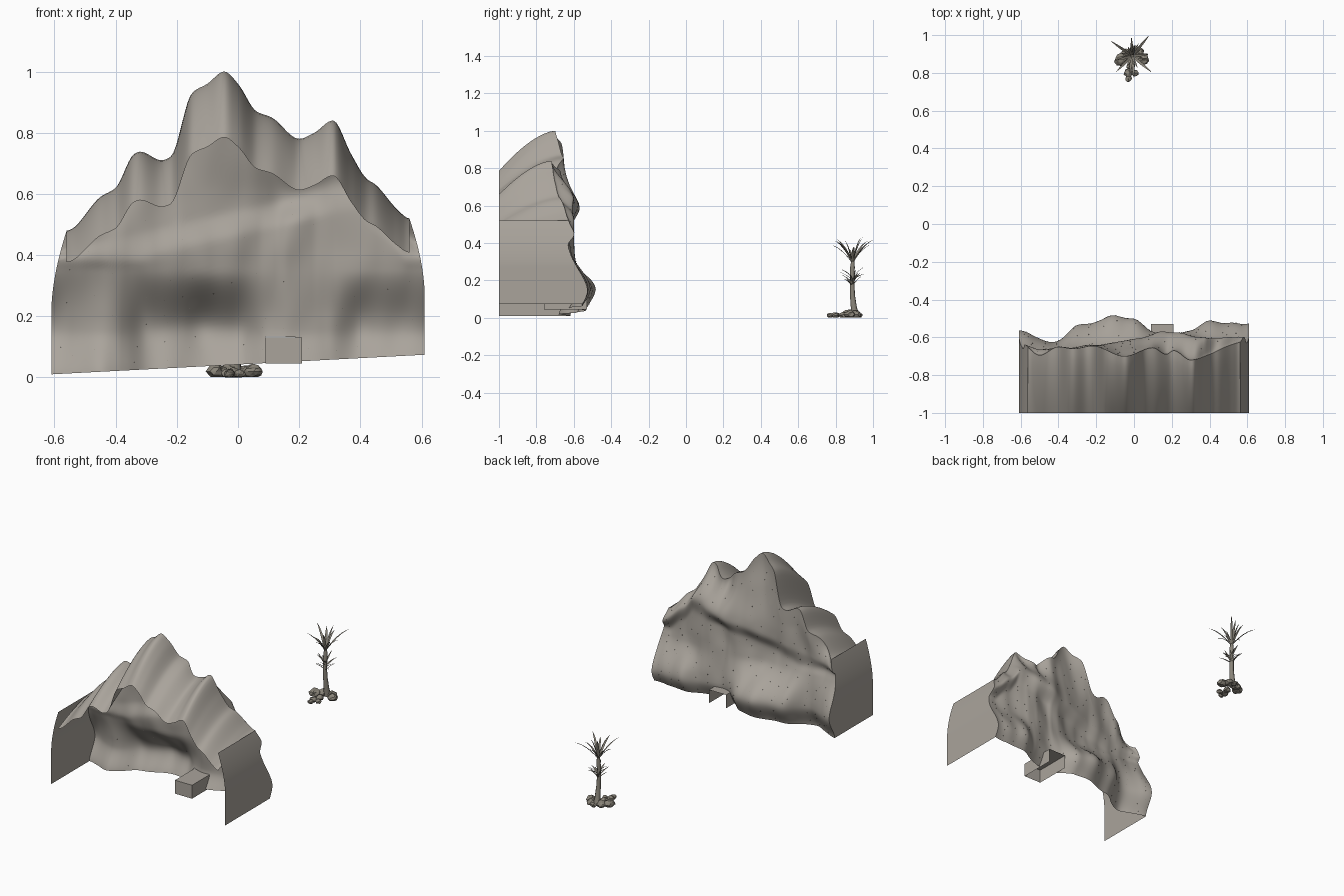
import bpy, bmesh, math, random
from mathutils import Vector, noise

if "Cube" in bpy.data.objects:
    bpy.data.objects.remove(bpy.data.objects["Cube"])

random.seed(4)

def material(name, col):
    m = bpy.data.materials.new(name)
    m.diffuse_color = (*col, 1)
    m.use_nodes = True
    m.node_tree.nodes["Principled BSDF"].inputs["Base Color"].default_value = m.diffuse_color
    return m

ROCK = material("rock", (0.40, 0.37, 0.33))
PLANT = material("dry_plant", (0.25, 0.23, 0.19))

def make(name, verts, faces, mat, smooth=True):
    me = bpy.data.meshes.new(name)
    me.from_pydata(verts, [], faces)
    me.materials.append(mat)
    for p in me.polygons:
        p.use_smooth = smooth
    ob = bpy.data.objects.new(name, me)
    bpy.context.collection.objects.link(ob)
    return ob

def grid_faces(rows, cols, skip=lambda r, c: False):
    return [(r * cols + c, r * cols + c + 1, (r + 1) * cols + c + 1, (r + 1) * cols + c)
            for r in range(rows - 1) for c in range(cols - 1) if not skip(r, c)]

def table(pts, x):
    """Smooth curve through the points, with limited slopes so it does not overshoot."""
    if x <= pts[0][0]:
        return pts[0][1]
    if x >= pts[-1][0]:
        return pts[-1][1]
    i = next(k for k in range(len(pts) - 1) if x <= pts[k + 1][0])

    def slope(k):
        if k == 0 or k == len(pts) - 1:
            return 0
        (a, fa), (b, fb), (c, fc) = pts[k - 1:k + 2]
        s0, s1 = (fb - fa) / max(b - a, 1e-6), (fc - fb) / max(c - b, 1e-6)
        return 0 if s0 * s1 <= 0 else 2 * s0 * s1 / (s0 + s1)
    (a, fa), (b, fb) = pts[i], pts[i + 1]
    h = max(b - a, 1e-6)
    t = (x - a) / h
    return (fa * (1 + 2 * t) * (1 - t) ** 2 + fb * t * t * (3 - 2 * t)
            + h * slope(i) * t * (1 - t) ** 2 + h * slope(i + 1) * t * t * (t - 1))

# Cliff outlines: skyline height, and depth of foot bulge, ledge and ridge along x
SKY = [(-.56, .48), (-.45, .59), (-.40, .62), (-.34, .73), (-.32, .738), (-.25, .71), (-.22, .722),
       (-.15, .93), (-.1, .96), (-.045, 1.0), (0, .96), (.06, .87), (.11, .85), (.2, .78), (.25, .80),
       (.31, .84), (.37, .73), (.42, .65), (.45, .63), (.52, .55), (.56, .52)]
FOOT = [(-.61, -.56), (-.45, -.622), (-.4, -.61), (-.3, -.54), (-.2, -.515), (-.1, -.485), (0, -.505),
        (.1, -.57), (.16, -.59), (.3, -.56), (.4, -.515), (.5, -.525), (.61, -.525)]
LEDGE = [(-.6, -.635), (-.5, -.66), (-.2, -.64), (0, -.61), (.2, -.572), (.4, -.605), (.61, -.60)]
RIDGE = [(-.6, -.63), (-.5, -.695), (-.4, -.65), (-.32, -.66), (-.22, -.645), (-.05, -.70), (.1, -.655),
         (.17, -.69), (.21, -.67), (.3, -.72), (.4, -.69), (.5, -.645), (.6, -.62)]

COLS, ROWS, ROOF = 123, 57, 12
TX0, TX1, TZ0, TZ1 = .09, .21, .045, .13      # doorway tunnel limits

def face_depth(x, z, top):
    foot, ledge, ridge = (table(t, x) for t in (FOOT, LEDGE, RIDGE))
    waist = min(-.605, ledge - .012) - .012 * math.sin(9 * x + 2)
    waist = min(waist, foot - .02)
    zl = min(.55 + .22 * x, .86 * top)
    keys = [(0, foot - .06), (.15, foot), (.35, waist), (max(zl - .09, .39), waist - .012),
            (zl, ledge), (top, ridge)]
    y = table(keys, z)
    fade = min(1, (top - z) / .1)
    return y + .012 * fade * noise.noise(Vector((x * 11, z * 5, 3)))

# Cliff face
face, cols = [], [-1 + 2 * c / (COLS - 1) for c in range(COLS)]
for r in range(ROWS):
    s = r / (ROWS - 1)
    half = .61 - .05 * (max(0, s - .45) / .55) ** 1.7
    for u in cols:
        top = table(SKY, u * .56)
        bottom = .042 + .032 * u
        z = bottom + (top - bottom) * s
        x = u * half
        face.append((x, face_depth(x, z, top), z))

def in_door(r, c):
    p, q = Vector(face[r * COLS + c]), Vector(face[(r + 1) * COLS + c + 1])
    m = (p + q) / 2
    return TX0 < m.x < TX1 and m.z < TZ1

make("cliff_face", face, grid_faces(ROWS, COLS, in_door), ROCK)

# Roof sweeping down from the ridge to the open front
ridge = face[-COLS:]
roof = []
for k in range(ROOF):
    t = k / (ROOF - 1)
    roof += [(x, y + (-1 - y) * t, z * (1 - .215 * t ** 1.6)) for x, y, z in ridge]
make("cliff_roof", roof, grid_faces(ROOF, COLS), ROCK)

# Side walls
for name, c in (("left_wall", 0), ("right_wall", COLS - 1)):
    edge = [face[r * COLS + c] for r in range(ROWS)]
    make(name, edge + [(x, -1, z) for x, y, z in edge], grid_faces(2, ROWS), ROCK)

# Doorway tunnel: closed at the front, open underneath and at the cliff side
Y0, Y1 = -.76, -.53
tunnel = [(x, y, z) for y in (Y0, Y1) for x, z in ((TX0, TZ0), (TX0, TZ1), (TX1, TZ1), (TX1, TZ0))]
make("tunnel", tunnel, [(0, 1, 2, 3), (0, 1, 5, 4), (1, 2, 6, 5), (2, 3, 7, 6)], ROCK, False)

# Small studs on the outside of the cliff
bm = bmesh.new()
for r in range(3, ROWS - 3, 4):
    for c in range(5, COLS - 4, 8):
        x, y, z = face[(r + random.randint(-1, 1)) * COLS + c + random.randint(-2, 2)]
        if TX0 < x < TX1 and z < TZ1:
            continue
        new = bmesh.ops.create_icosphere(bm, subdivisions=1, radius=.0018)["verts"]
        bmesh.ops.translate(bm, verts=new, vec=(x, y + .0015, z))
me = bpy.data.meshes.new("studs")
bm.to_mesh(me)
bm.free()
me.materials.append(PLANT)
bpy.context.collection.objects.link(bpy.data.objects.new("studs", me))

# Tree trunk and branches
BASE = Vector((-.01, .89, 0))

def limb(name, pts):
    cu = bpy.data.curves.new(name, "CURVE")
    cu.dimensions = "3D"
    cu.bevel_depth = 1
    cu.bevel_resolution = 2
    cu.use_fill_caps = True
    sp = cu.splines.new("POLY")
    sp.points.add(len(pts) - 1)
    for p, (x, y, z, rad) in zip(sp.points, pts):
        p.co = (BASE.x + x, BASE.y + y, z, 1)
        p.radius = rad
    cu.materials.append(PLANT)
    bpy.context.collection.objects.link(bpy.data.objects.new(name, cu))

limb("trunk", [(0, .015, .01, .024), (.002, .008, .05, .017), (0, 0, .12, .014),
               (-.003, -.002, .2, .012), (0, 0, .27, .013), (0, .002, .31, .008)])

# Leaves: tapered folded blades
verts, faces = [], []

def blade(z0, angle, reach, rise, width, bend):
    d = Vector((math.cos(angle), math.sin(angle), 0))
    side = Vector((-d.y, d.x, 0))
    n = 7
    off = len(verts)
    for k in range(n):
        t = k / (n - 1)
        mid = BASE + d * reach * t + Vector((0, 0, z0 + rise * t + bend * 4 * t * (1 - t)))
        w = width * min(1, .6 + t) * (1 - t ** 2) + .0004
        for j in (-1, 0, 1):
            verts.append(mid + side * w * j + Vector((0, 0, abs(j) * w * .5)))
    faces.extend(tuple(i + off for i in f) for f in grid_faces(n, 3))

# crown: (angle in degrees, reach, rise)
for a, reach, rise in ((50, .143, .125), (92, .1, .10), (145, .14, .12), (195, .09, .08), (225, .12, .13),
                       (262, .10, .125), (275, .12, .10), (320, .135, .12), (5, .09, .09), (115, .05, .14),
                       (290, .045, .125), (75, .06, .145)):
    blade(.29, math.radians(a), reach, rise, .0085, .018)
# lower tuft
for i in range(14):
    blade(.17 + .015 * (i % 4), i * math.tau / 14 + .2, random.uniform(.05, .075),
          random.uniform(.03, .06), .0065, .004)
make("leaves", verts, faces, PLANT)

# Rocks around the tree foot
for x, y, r in ((-.07, .87, .032), (-.035, .90, .03), (.05, .875, .03), (.025, .91, .028),
                (-.015, .84, .022), (-.03, .80, .022), (.005, .80, .018), (-.03, .77, .017),
                (.0, .925, .02)):
    bpy.ops.mesh.primitive_ico_sphere_add(subdivisions=2, radius=r, location=(x, y, r * .62))
    ob = bpy.context.object
    ob.name = "foot_rock"
    for v in ob.data.vertices:
        v.co *= 1 + .45 * noise.noise(v.co * 60 + Vector((x, y, 0)) * 50)
        v.co.z = max(v.co.z * .75, -r * .6)
    ob.data.materials.append(PLANT)
